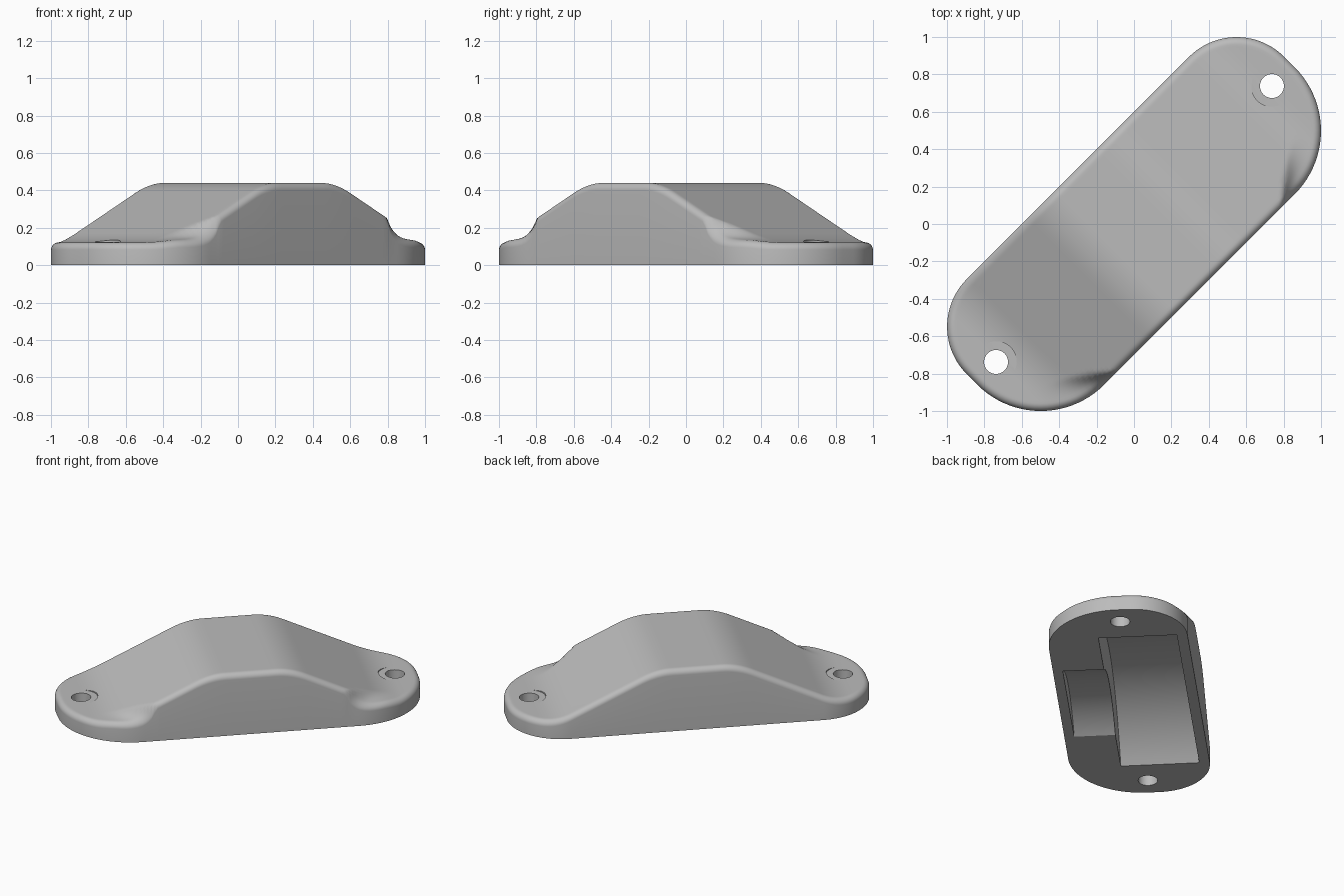
import bpy, bmesh, math
from mathutils import Matrix, Vector

cube = bpy.data.objects.get("Cube")
if cube:
    bpy.data.objects.remove(cube)

TURN = Matrix.Rotation(math.radians(45), 4, 'Z')   # long axis lies diagonally
PLATE, TOP, ROUND = 0.122, 0.44, 0.04
END, SIDE_A, SIDE_B = 1.2, 0.424, -0.495           # u end, +v side, -v side
RAD_A, RAD_B = 0.36, 0.48                          # corner radii of each side
SPINE_U, SPINE_V = 0.72, 0.02

grey = bpy.data.materials.new("plain_grey")
grey.use_nodes = True
colour = (0.5, 0.5, 0.5, 1)
grey.diffuse_color = colour
grey.node_tree.nodes["Principled BSDF"].inputs["Base Color"].default_value = colour


def smin(a, b, k):
    h = max(k - abs(a - b), 0) / k
    return min(a, b) - h * h * k / 4


def height(u, v):
    """Hump with sloped ends, and a hollow cut across two corners."""
    u = abs(u)
    z = smin(TOP, TOP - 0.48 * (u - 0.27), 0.05)
    x = (u - v) / math.sqrt(2)
    r = 0.15
    q = r - (x - 0.8)
    if q > 0:
        c = min(q, r * 0.98)
        wall = PLATE + r - math.sqrt(r * r - c * c) + 5 * (q - c)
    else:
        wall = PLATE
    z = smin(z, wall, 0.03)
    return -smin(-z, -PLATE, 0.05)


def outline(n_side=72, n_arc=22):
    """Points and outward normals, counter-clockwise."""
    pts = []

    def arc(cu, cv, r, start):
        for i in range(n_arc + 1):
            a = math.radians(start + 90 * i / n_arc)
            n = Vector((math.cos(a), math.sin(a)))
            pts.append((Vector((cu, cv)) + n * r, n))

    def side(v, direction):
        for i in range(n_side + 1):
            u = direction * SPINE_U * (2 * i / n_side - 1)
            pts.append((Vector((u, v)), Vector((0, 1 if v > 0 else -1))))

    a_u, a_v = END - RAD_A, SIDE_A - RAD_A
    b_u, b_v = END - RAD_B, SIDE_B + RAD_B
    side(SIDE_B, 1)
    arc(b_u, b_v, RAD_B, -90)
    arc(a_u, a_v, RAD_A, 0)
    side(SIDE_A, -1)
    arc(-a_u, a_v, RAD_A, 90)
    arc(-b_u, b_v, RAD_B, 180)
    return pts


def finish(bm, name):
    bmesh.ops.recalc_face_normals(bm, faces=bm.faces)
    bm.transform(TURN)
    me = bpy.data.meshes.new(name)
    bm.to_mesh(me)
    bm.free()
    ob = bpy.data.objects.new(name, me)
    bpy.context.collection.objects.link(ob)
    me.materials.append(grey)
    return ob


def make_cover():
    bm = bmesh.new()
    pts = outline()
    rings = [[bm.verts.new((p.x, p.y, 0)) for p, n in pts]]
    # rounded rim
    steps = 7
    for s in range(steps + 1):
        a = math.pi / 2 * s / steps
        inset, drop = ROUND * (1 - math.cos(a)), ROUND * (1 - math.sin(a))
        ring = []
        for p, n in pts:
            q = p - n * inset
            ring.append(bm.verts.new((q.x, q.y, height(q.x, q.y) - drop)))
        rings.append(ring)
    # top surface, running in to the spine
    steps = 36
    for s in range(1, steps + 1):
        ring = []
        for p, n in pts:
            q = p - n * ROUND
            target = Vector((max(-SPINE_U, min(SPINE_U, p.x)), SPINE_V))
            q = q.lerp(target, s / steps)
            ring.append(bm.verts.new((q.x, q.y, height(q.x, q.y))))
        rings.append(ring)
    count = len(pts)
    for low, high in zip(rings, rings[1:]):
        for i in range(count):
            j = (i + 1) % count
            bm.faces.new((low[i], low[j], high[j], high[i]))
    bm.faces.new(rings[0])
    bmesh.ops.remove_doubles(bm, verts=bm.verts, dist=0.00005)
    return finish(bm, "cover")


def arch_cutter(half, rise, v0, v1, name):
    """Pocket with an arched ceiling, open at the underside."""
    r = (half * half + rise * rise) / (2 * rise)
    sweep = math.asin(half / r)
    n = 40
    prof = [(half, -0.1)]
    for i in range(n + 1):
        a = sweep * (1 - 2 * i / n)
        prof.append((r * math.sin(a), rise - r + r * math.cos(a)))
    prof.append((-half, -0.1))
    bm = bmesh.new()
    face = bm.faces.new([bm.verts.new((u, v0, z)) for u, z in prof])
    ext = bmesh.ops.extrude_face_region(bm, geom=[face])
    moved = [g for g in ext["geom"] if isinstance(g, bmesh.types.BMVert)]
    bmesh.ops.translate(bm, verts=moved, vec=(0, v1 - v0, 0))
    return finish(bm, name)


def round_cutter(u, r, z0, z1, name):
    bm = bmesh.new()
    bmesh.ops.create_cone(bm, cap_ends=True, segments=40, radius1=r, radius2=r,
                          depth=z1 - z0,
                          matrix=Matrix.Translation((u, 0, (z0 + z1) / 2)))
    return finish(bm, name)


cover = make_cover()
cutters = [arch_cutter(0.84, 0.38, -0.16, 0.355, "main_pocket"),
           arch_cutter(0.43, 0.13, -0.43, -0.12, "side_pocket")]
for u in (-1.043, 1.043):
    cutters.append(round_cutter(u, 0.064, -0.1, 0.3, "screw_hole"))
    cutters.append(round_cutter(u, 0.11, PLATE + 0.0015, 0.5, "screw_head_clearance"))

bpy.context.view_layer.objects.active = cover
for cutter in cutters:
    mod = cover.modifiers.new("cut", 'BOOLEAN')
    mod.operation, mod.solver, mod.object = 'DIFFERENCE', 'EXACT', cutter
    bpy.ops.object.modifier_apply(modifier=mod.name)
    bpy.data.objects.remove(cutter)

bpy.ops.object.select_all(action='DESELECT')
cover.select_set(True)
bpy.ops.object.shade_smooth_by_angle(angle=math.radians(32))
